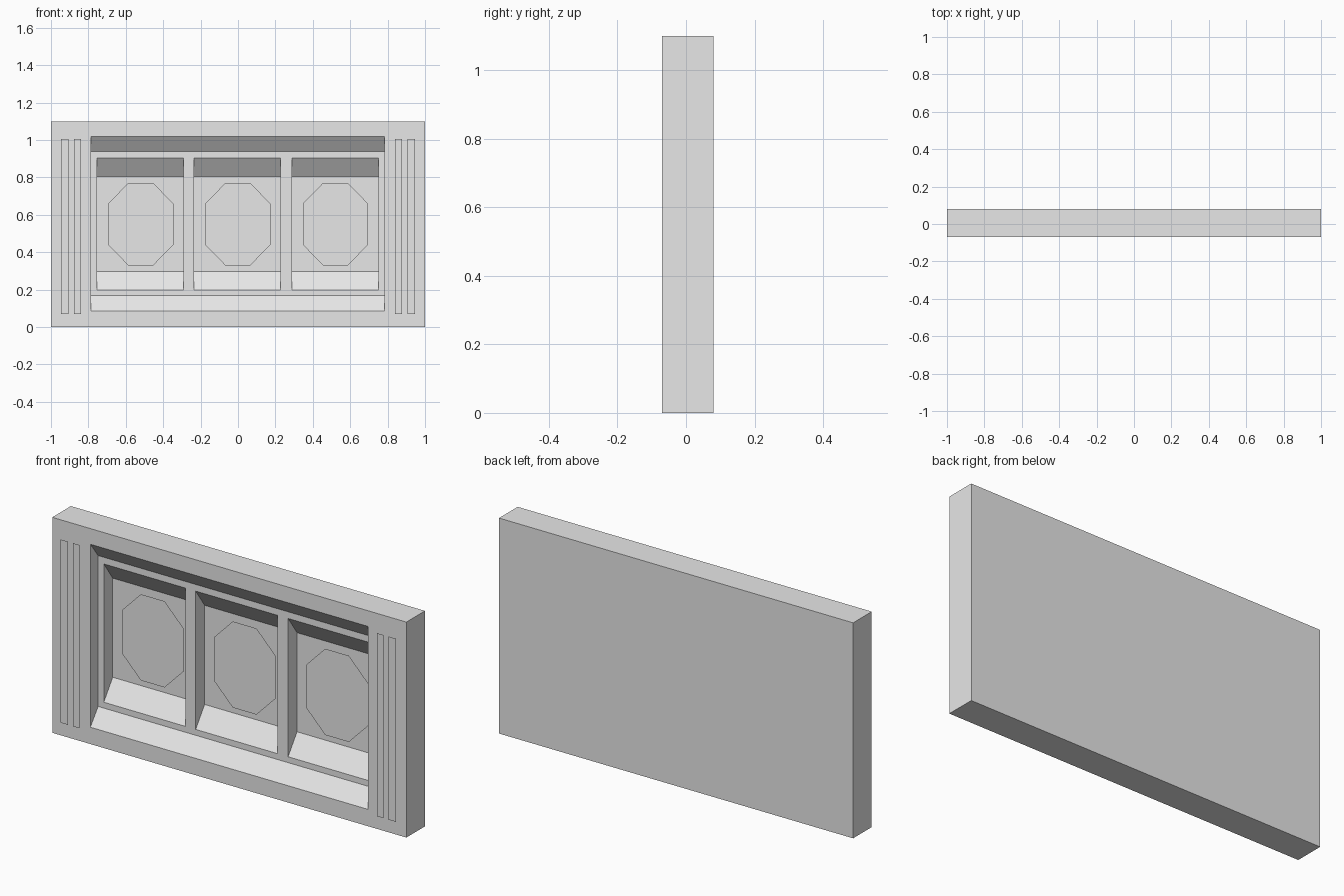
import bpy
import bmesh

if "Cube" in bpy.data.objects:
    bpy.data.objects.remove(bpy.data.objects["Cube"], do_unlink=True)

FRONT, BACK, HEIGHT = -0.07, 0.08, 1.1
LEDGE = FRONT + 0.063      # floor of the wide recess
FLOOR = FRONT + 0.135      # floor of the three bays
RELIEF = 0.01              # how far the thin plates stand forward

stone = bpy.data.materials.new("light_grey")
stone.use_nodes = True
colour = (0.8, 0.8, 0.8, 1)
stone.diffuse_color = colour
stone.node_tree.nodes["Principled BSDF"].inputs["Base Color"].default_value = colour


def finish(name, bm):
    mesh = bpy.data.meshes.new(name)
    bm.to_mesh(mesh)
    bm.free()
    mesh.materials.append(stone)
    obj = bpy.data.objects.new(name, mesh)
    bpy.context.collection.objects.link(obj)
    return obj


def prism(name, profile, x0, x1):
    """Extrude a (y, z) profile along x."""
    bm = bmesh.new()
    face = bm.faces.new([bm.verts.new((x0, y, z)) for y, z in profile])
    ext = bmesh.ops.extrude_face_region(bm, geom=[face])
    verts = [v for v in ext["geom"] if isinstance(v, bmesh.types.BMVert)]
    bmesh.ops.translate(bm, verts=verts, vec=(x1 - x0, 0, 0))
    bmesh.ops.recalc_face_normals(bm, faces=bm.faces)
    return finish(name, bm)


def plate(name, outline, y):
    """Flat (x, z) outline facing the front."""
    bm = bmesh.new()
    face = bm.faces.new([bm.verts.new((x, y, z)) for x, z in outline])
    face.normal_update()
    if face.normal.y > 0:
        face.normal_flip()
    return finish(name, bm)


def carve(target, x0, x1, y0, y1, low, high, slope):
    """Cut a recess with straight sides and sloping sill and head."""
    lead = y0 - 0.03
    profile = [(lead, low), (y0, low), (y1, low + slope),
               (y1, high - slope), (y0, high), (lead, high)]
    cutter = prism("recess_cutter", profile, x0, x1)
    cutter.hide_render = True
    mod = target.modifiers.new("recess", 'BOOLEAN')
    mod.operation, mod.solver, mod.object = 'DIFFERENCE', 'EXACT', cutter
    bpy.context.view_layer.objects.active = target
    bpy.ops.object.modifier_apply(modifier=mod.name)
    bpy.data.objects.remove(cutter, do_unlink=True)


# Panel block with its wide recess and three bays
panel = prism("wall_panel", [(FRONT, 0), (BACK, 0), (BACK, HEIGHT), (FRONT, HEIGHT)], -1, 1)
carve(panel, -0.785, 0.783, FRONT, LEDGE, 0.086, 1.02, 0.082)
bays = (("right", -0.522), ("centre", -0.003), ("left", 0.519))
for side, x in bays:
    carve(panel, x - 0.231, x + 0.231, LEDGE, FLOOR, 0.198, 0.904, 0.1)

# Octagonal plate in each bay
W, H, CUT_W, CUT_H = 0.174, 0.22, 0.067, 0.11
for side, x in bays:
    quarter = [(W, CUT_H), (CUT_W, H)]
    half = quarter + [(-a, b) for a, b in reversed(quarter)]
    octagon = half + [(-a, -b) for a, b in half]
    plate(side + "_octagon_plate", [(x + 0.002 + a, 0.55 + b) for a, b in octagon], FLOOR - RELIEF)

# Two upright strips on each side of the frame
for side, s in (("right", -1), ("left", 1)):
    for part, a, b in (("outer", 0.905, 0.947), ("inner", 0.84, 0.877)):
        plate(f"{side}_{part}_strip",
              [(s * a, 0.07), (s * b, 0.07), (s * b, 1.005), (s * a, 1.005)], FRONT - RELIEF)
